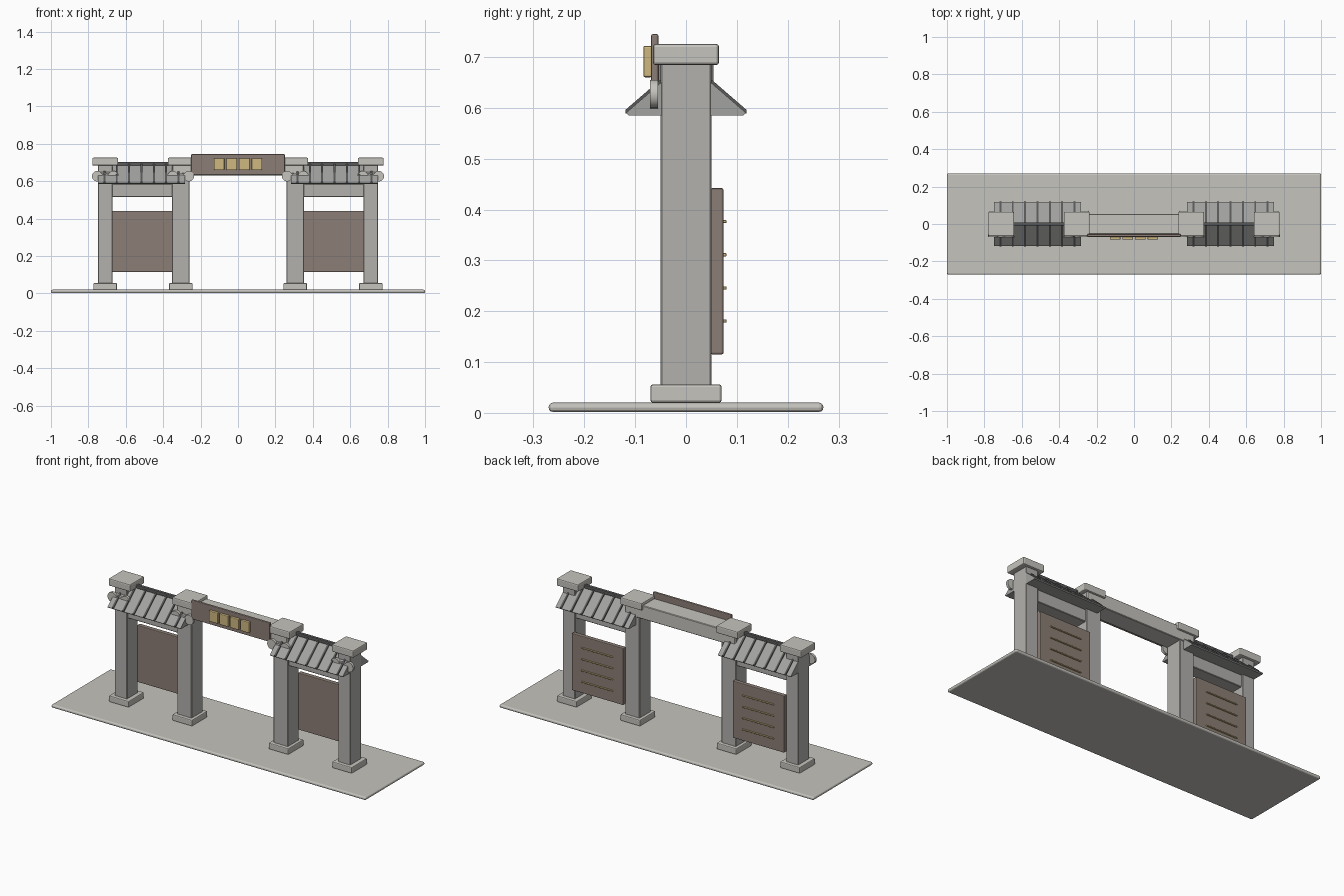
import bpy, bmesh, math
from mathutils import Matrix, Vector

if "Cube" in bpy.data.objects:
    bpy.data.objects.remove(bpy.data.objects["Cube"])


def mat(name, r, g, b):
    m = bpy.data.materials.new(name)
    m.diffuse_color = (r, g, b, 1)
    m.use_nodes = True
    m.node_tree.nodes["Principled BSDF"].inputs["Base Color"].default_value = m.diffuse_color
    return m


STONE = mat("pale_stone", 0.56, 0.55, 0.51)
SHAFT = mat("grey_stone", 0.45, 0.44, 0.42)
TILE = mat("roof_grey", 0.36, 0.36, 0.35)
DARK = mat("dark_tile", 0.10, 0.10, 0.10)
WOOD = mat("brown_board", 0.26, 0.21, 0.18)
GOLD = mat("gold", 0.62, 0.48, 0.22)


def finish(name, bm, material):
    bmesh.ops.recalc_face_normals(bm, faces=bm.faces)
    me = bpy.data.meshes.new(name)
    bm.to_mesh(me)
    bm.free()
    me.materials.append(material)
    ob = bpy.data.objects.new(name, me)
    bpy.context.collection.objects.link(ob)
    return ob


def box(name, x, y, z, material, bevel=0.004, segments=2):
    """Bevelled box from (min, max) ranges on each axis."""
    bm = bmesh.new()
    bmesh.ops.create_cube(bm, size=1)
    for v in bm.verts:
        v.co = Vector([(r[0] + r[1]) / 2 + c * (r[1] - r[0])
                       for c, r in zip(v.co, (x, y, z))])
    if bevel:
        bmesh.ops.bevel(bm, geom=bm.edges[:], offset=bevel, segments=segments,
                        affect='EDGES', profile=0.5)
    return finish(name, bm, material)


def prism(name, outline, x0, x1, material):
    """Extrude a (y, z) outline along x."""
    bm = bmesh.new()
    face = bm.faces.new([bm.verts.new((x0, y, z)) for y, z in outline])
    ext = bmesh.ops.extrude_face_region(bm, geom=[face])
    bmesh.ops.translate(bm, vec=(x1 - x0, 0, 0),
                        verts=[g for g in ext["geom"] if isinstance(g, bmesh.types.BMVert)])
    return finish(name, bm, material)


def disc(name, x, y, z, r, depth, material):
    """Disc facing the front."""
    bm = bmesh.new()
    bmesh.ops.create_cone(bm, cap_ends=True, segments=24, radius1=r, radius2=r, depth=depth,
                          matrix=Matrix.Translation((x, y, z)) @ Matrix.Rotation(math.pi / 2, 4, 'X'))
    ob = finish(name, bm, material)
    for p in ob.data.polygons:
        p.use_smooth = len(p.vertices) == 4
    return ob


def around(c, half):
    return (c - half, c + half)


# ground slab
box("ground_slab", (-1, 1), (-0.27, 0.27), (0.002, 0.02), STONE, 0.008, 3)

for side, s in (("left", -1), ("right", 1)):
    # columns with foot, cap and cloud-shaped bracket discs
    for pos, cx, hw in (("outer", 0.71, 0.039), ("inner", 0.306, 0.046)):
        n = f"{side}_{pos}"
        c = s * cx
        box(n + "_column", around(c, hw), (-0.05, 0.05), (0.018, 0.69), SHAFT, 0.003, 1)
        box(n + "_foot", around(c, 0.063), (-0.07, 0.07), (0.02, 0.056), STONE, 0.005)
        box(n + "_cap", around(c, 0.069), (-0.065, 0.065), (0.684, 0.726), STONE, 0.006)
        for k in (-1, 1):
            disc(n + "_cloud_disc", c + k * 0.043, -0.063, 0.627, 0.028, 0.015, STONE)
        disc(n + "_cloud_middle", c, -0.062, 0.621, 0.023, 0.014, STONE)

    # side lintel
    box(side + "_lintel", around(s * 0.512, 0.17), (-0.04, 0.04), (0.516, 0.587), SHAFT, 0.003, 1)

    # gabled roof with ribs and ridge
    rc = s * 0.516
    prism(side + "_roof",
          [(-0.113, 0.585), (-0.118, 0.59), (0, 0.692), (0.118, 0.59), (0.113, 0.585)],
          rc - 0.232, rc + 0.232, TILE)
    for k in range(-3, 4):
        x = rc + k * 0.066
        for f in (-1, 1):
            prism(side + "_roof_rib",
                  [(f * 0.119, 0.588), (f * 0.119, 0.596), (0, 0.699), (0, 0.688)],
                  x - 0.005, x + 0.005, DARK)
    box(side + "_ridge", around(rc, 0.2), (-0.009, 0.009), (0.684, 0.704), DARK, 0.004)

    # hanging board with raised bars on its back
    pc = s * 0.512
    box(side + "_board", around(pc, 0.164), (0.048, 0.074), (0.115, 0.442), WOOD, 0.004)
    for z in (0.181, 0.246, 0.311, 0.376):
        box(side + "_board_bar", around(pc, 0.1), (0.072, 0.08), around(z, 0.003), GOLD, 0.001, 1)

# centre beam and sign board with plain gold tablets
box("centre_beam", (-0.35, 0.35), (-0.054, 0.054), (0.632, 0.71), STONE, 0.003, 1)
box("sign_board", (-0.25, 0.25), (-0.069, -0.054), (0.636, 0.745), WOOD, 0.004)
for k in (-1.5, -0.5, 0.5, 1.5):
    box("gold_tablet", around(k * 0.067, 0.028), (-0.084, -0.066), (0.66, 0.722), GOLD, 0.004)
